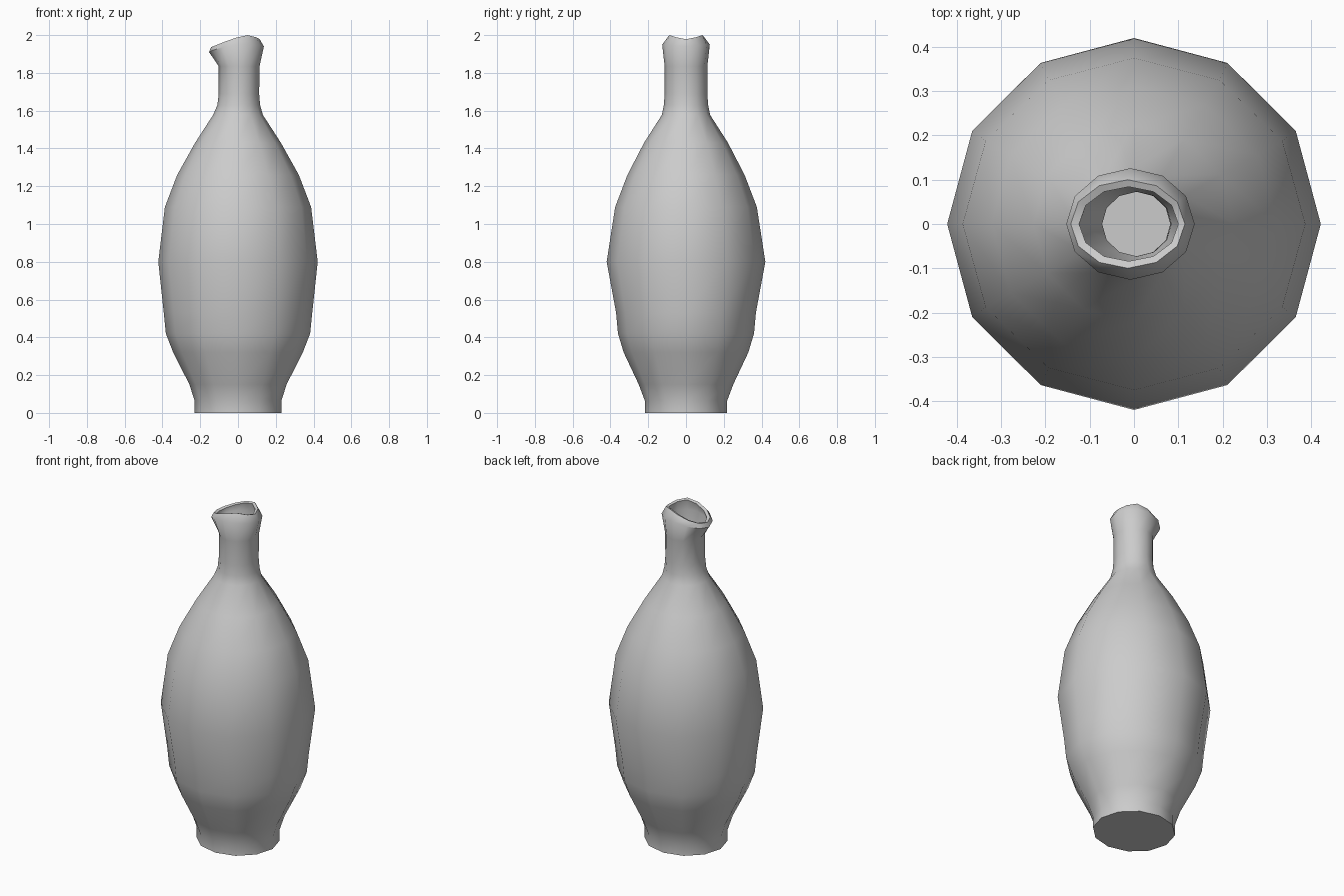
import bpy, bmesh, math

if "Cube" in bpy.data.objects:
    bpy.data.objects.remove(bpy.data.objects["Cube"])

SIDES = 12
grey = bpy.data.materials.new("plain grey")
grey.diffuse_color = (0.6, 0.6, 0.6, 1)
grey.use_nodes = True
grey.node_tree.nodes["Principled BSDF"].inputs["Base Color"].default_value = grey.diffuse_color

# Body rings: height, x radius, y radius, x offset
BODY = [(0, .23, .218, 0), (.065, .23, .218, 0), (.15, .257, .25, 0),
        (.32, .343, .33, 0), (.42, .382, .36, 0), (.53, .393, .37, 0),
        (.80, .422, .42, 0), (1.09, .387, .375, 0), (1.26, .322, .31, 0),
        (1.43, .227, .222, 0), (1.577, .132, .128, 0), (1.63, .113, .117, .004),
        (1.69, .107, .113, .005), (1.835, .108, .113, .006)]
# Lip rings: heights from the 0 to 180 degree side, x radius, y radius, x offset
FLARE = ([1.94, 1.945, 1.95, 1.95, 1.935, 1.92, 1.91], .145, .126, -.008)
RIM_OUT = ([1.978, 1.988, 2.0, 1.985, 1.962, 1.943, 1.936], .129, .10, -.014)
RIM_IN = ([1.974, 1.984, 1.994, 1.98, 1.958, 1.94, 1.933], .112, .084, -.012)
FLARE_IN = ([1.93, 1.93, 1.93, 1.93, 1.92, 1.91, 1.90], .115, .098, -.008)
WALL = .03

bm = bmesh.new()


def ring(z, rx, ry, cx):
    verts = []
    for i in range(SIDES):
        a = math.tau * i / SIDES
        h = z[min(i, SIDES - i)] if isinstance(z, list) else z
        verts.append(bm.verts.new((cx + rx * math.cos(a), ry * math.sin(a), h)))
    return verts


# Outer wall upward, over the lip, then inner wall down to the floor
inner = [(max(z, WALL), rx - WALL, ry - .04 if z > 1.6 else ry - WALL, cx)
         for z, rx, ry, cx in reversed(BODY)]
rings = [ring(*r) for r in BODY + [FLARE, RIM_OUT, RIM_IN, FLARE_IN] + inner]
for lower, upper in zip(rings, rings[1:]):
    for i in range(SIDES):
        j = (i + 1) % SIDES
        bm.faces.new((lower[i], lower[j], upper[j], upper[i]))
bm.faces.new(reversed(rings[0]))
bm.faces.new(rings[-1])

mesh = bpy.data.meshes.new("bottle")
bm.to_mesh(mesh)
bm.free()
mesh.materials.append(grey)
bottle = bpy.data.objects.new("bottle", mesh)
bpy.context.collection.objects.link(bottle)
bpy.context.view_layer.objects.active = bottle
bottle.select_set(True)
bpy.ops.object.shade_smooth_by_angle(angle=math.radians(50))
